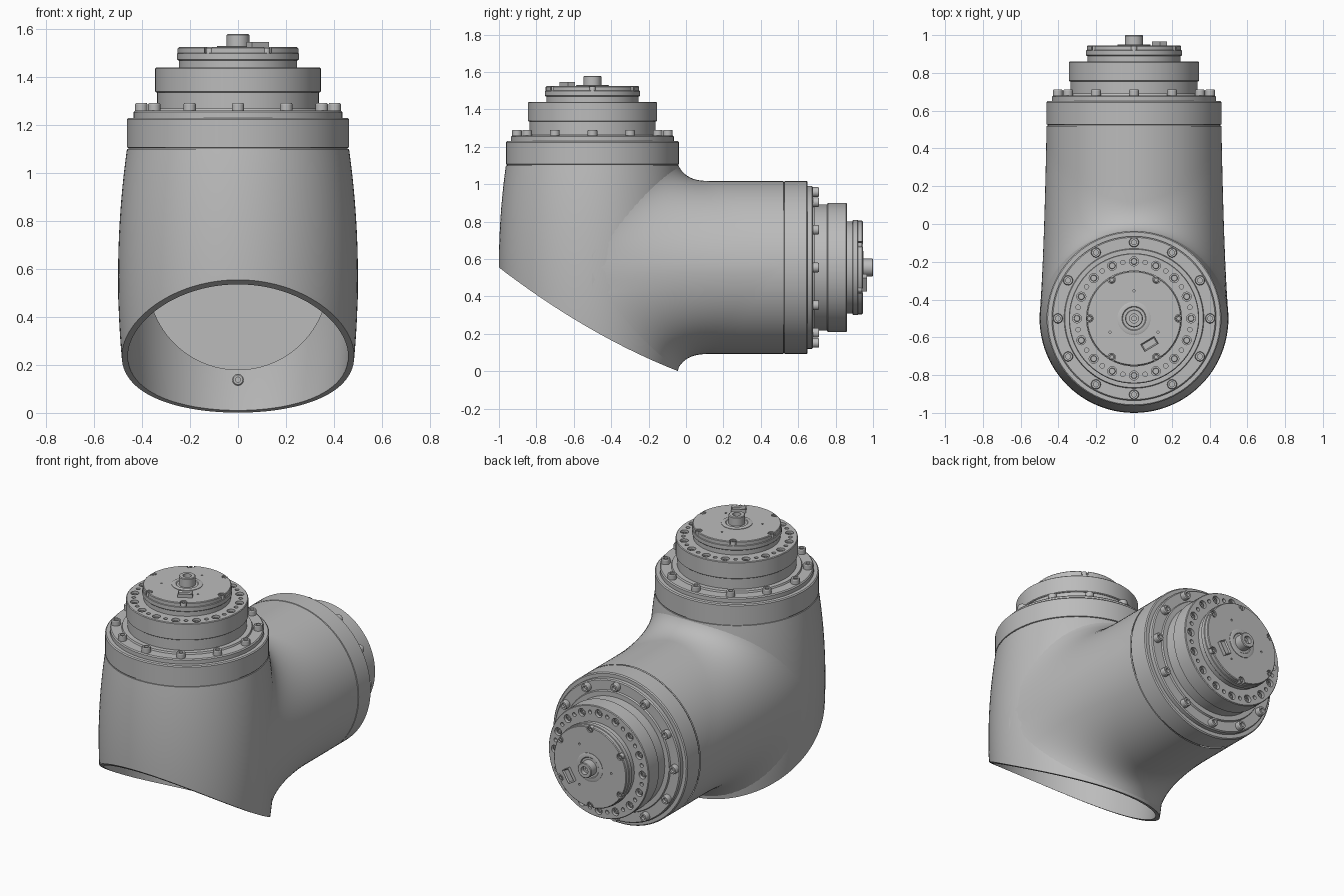
import bpy, bmesh
from math import sin, cos, pi, sqrt, radians
from mathutils import Matrix, Vector

cube = bpy.data.objects.get("Cube")
if cube:
    bpy.data.objects.remove(cube)

grey = bpy.data.materials.new("machined_grey")
grey.use_nodes = True
grey.diffuse_color = (0.5, 0.5, 0.5, 1)
grey.node_tree.nodes["Principled BSDF"].inputs["Base Color"].default_value = grey.diffuse_color

SEG = 96
AXIS_Y, AXIS_Z = -0.5, 0.555      # upright axis and side-arm axis
ARM_R, BORE_R, WALL = 0.463, 0.375, 0.025


def finish(ob):
    ob.data.shade_smooth()
    ob.data.set_sharp_from_angle(angle=radians(32))


def make(name, bm, matrix=Matrix()):
    mesh = bpy.data.meshes.new(name)
    bm.to_mesh(mesh)
    bm.free()
    mesh.materials.append(grey)
    ob = bpy.data.objects.new(name, mesh)
    bpy.context.collection.objects.link(ob)
    ob.matrix_world = matrix
    finish(ob)
    return ob


def loft(name, rings, cap_start=True, cap_end=True, inward=False, matrix=Matrix()):
    """Skin a list of equal-length closed rings."""
    bm = bmesh.new()
    rows = [[bm.verts.new(p) for p in ring] for ring in rings]
    n = len(rows[0])
    for a, b in zip(rows, rows[1:]):
        for i in range(n):
            j = (i + 1) % n
            bm.faces.new((a[i], a[j], b[j], b[i]))
    if cap_start:
        bm.faces.new(rows[0])
    if cap_end:
        bm.faces.new(rows[-1])
    bmesh.ops.recalc_face_normals(bm, faces=bm.faces)
    if inward:
        bmesh.ops.reverse_faces(bm, faces=bm.faces)
    return make(name, bm, matrix)


def lathe(name, profile, matrix=Matrix(), seg=SEG):
    rings = [[(r * cos(2 * pi * i / seg), r * sin(2 * pi * i / seg), z)
              for i in range(seg)] for r, z in profile]
    return loft(name, rings, matrix=matrix)


def cut(ob, cutter):
    mod = ob.modifiers.new("cut", "BOOLEAN")
    mod.operation, mod.solver, mod.object = "DIFFERENCE", "EXACT", cutter
    bpy.context.view_layer.update()
    bpy.context.view_layer.objects.active = ob
    bpy.ops.object.modifier_apply(modifier=mod.name)
    bpy.data.objects.remove(cutter)
    finish(ob)


def pins(name, specs, matrix):
    """Many upright cylinders in one mesh: (radius, ring radius, angle, z, depth)."""
    bm = bmesh.new()
    for r, ring, a, z, depth in specs:
        bmesh.ops.create_cone(bm, cap_ends=True, segments=16, radius1=r, radius2=r, depth=depth,
                              matrix=Matrix.Translation((ring * cos(a), ring * sin(a), z)))
    return make(name, bm, matrix)


# Main body: bulged upright shell with a sweeping cut at the foot
def body_r(z):
    return 0.5 - 0.037 * ((z - 0.57) / 0.53) ** 2


def foot_z(y):
    t = (y + 1) / 0.96
    return 0.555 * (1 - t) - 0.18 * t * (1 - t)


def column(angle, inset, top, steps=24):
    """Points from the foot cut up to the top along one direction."""
    foot = 0.3
    for _ in range(12):
        foot = max(0, foot_z(AXIS_Y + (body_r(foot) - inset) * sin(angle)))
    pts = []
    for k in range(steps + 1):
        z = foot + (top - foot) * k / steps
        r = body_r(z) - inset
        pts.append((r * cos(angle), AXIS_Y + r * sin(angle), z))
    return pts


angles = [2 * pi * i / SEG for i in range(SEG)]
outer = list(zip(*[column(a, 0, 1.1) for a in angles]))
inner = list(zip(*[column(a, WALL, 1.085) for a in angles]))
body = loft("body_shell", inner[::-1] + outer)

# Bore through the rear wall into the side arm
arm_axis = Matrix.Translation((0, 0, AXIS_Z)) @ Matrix.Rotation(-pi / 2, 4, "X")
cut(body, lathe("bore_cutter", [(BORE_R, -0.4), (BORE_R, 0.3)], arm_axis))


def wall_y(x, z, inset=0.0):
    return AXIS_Y + sqrt(max(0, (body_r(z) - inset) ** 2 - x * x))


# Side arm: tight fillets above and below, long gentle blends along the flanks
def arm_column(a):
    c, s = cos(a), sin(a)
    up = abs(s)
    flank = 1 - up
    x, z = ARM_R * c, AXIS_Z + ARM_R * s
    root = wall_y(x, z)
    reach = ARM_R + 0.035 + 0.047 * up + 0.035 * sin(2 * a) ** 2 * up
    bx, bz = reach * c, AXIS_Z + reach * s
    swell = ARM_R + 0.013 * flank
    start = Vector((bx, wall_y(bx, bz) - 0.003, bz))
    bend = Vector((swell * c, root + 0.025 + 0.11 * flank, AXIS_Z + swell * s))
    end = Vector((x, root + 0.14 + 0.68 * flank ** 0.85, z))
    pts = []
    for k in range(19):
        t = k / 18
        pts.append(start * (1 - t) ** 2 + bend * 2 * t * (1 - t) + end * t * t)
    for k in range(1, 6):
        pts.append(end.lerp(Vector((x, 0.52, z)), k / 5))
    return pts


loft("side_arm", list(zip(*[arm_column(a) for a in angles])), cap_start=False, cap_end=False)

mouth, back = [], []
for a in angles:
    x, z = BORE_R * cos(a), AXIS_Z + BORE_R * sin(a)
    mouth.append((x, wall_y(x, z, WALL), z))
    back.append((x, 0.515, z))
loft("arm_bore", [mouth, back], cap_start=False, inward=True)

# Small threaded boss on the inner rear wall
lathe("inner_boss", [(0.024, -0.015), (0.024, 0.008), (0.02, 0.011), (0.011, 0.011), (0.011, -0.01)],
      Matrix.Translation((0, -0.068, 0.138)) @ Matrix.Rotation(pi / 2, 4, "X"), 24)


# Drive unit: collar, bolted flange, output ring, cover and hub
def bolt_ring(name, count, ring, z, r, h, matrix):
    first = None
    for i in range(count):
        m = matrix @ Matrix.Rotation(2 * pi * i / count, 4, "Z") @ Matrix.Translation((ring, 0, z))
        if first is None:
            first = lathe(name, [(r, -0.005), (r, h * 0.85), (r * 0.88, h), (r * 0.5, h),
                                 (r * 0.5, h * 0.45)], m, 18)
        else:
            ob = bpy.data.objects.new(name, first.data)
            bpy.context.collection.objects.link(ob)
            ob.matrix_world = m


def drive_unit(side, m):
    lathe(side + "_collar", [(0.457, -0.132), (0.457, -0.125), (0.463, -0.123), (0.463, -0.006),
                             (0.457, 0)], m)
    lathe(side + "_flange", [(0.435, -0.01), (0.435, 0.024), (0.429, 0.03), (0.37, 0.03),
                             (0.366, 0.04), (0.337, 0.04), (0.337, 0.112)], m)
    bolt_ring(side + "_flange_bolt", 12, 0.403, 0.03, 0.026, 0.031, m)

    ring = lathe(side + "_output_ring", [(0.34, 0.105), (0.345, 0.109), (0.345, 0.206),
                                         (0.341, 0.21)], m)
    step = pi / 8
    holes = [(0.024, 0.302, i * step, 0.21, 0.05) for i in range(16)]
    holes += [(0.012, 0.302, (i + 0.5) * step, 0.21, 0.04) for i in range(16)]
    cut(ring, pins("hole_cutter", holes, m))
    bolt_ring(side + "_ring_bolt", 16, 0.302, 0.186, 0.017, 0.014, m)

    lathe(side + "_neck", [(0.246, 0.2), (0.246, 0.245)], m)
    cover = lathe(side + "_cover", [(0.25, 0.24), (0.254, 0.244), (0.254, 0.268), (0.25, 0.27),
                                    (0.25, 0.291), (0.246, 0.295)], m)
    notches = [(0.021, 0.238, i * pi / 3, 0.295, 0.05) for i in range(6)]
    notches += [(0.006, 0.146, pi / 2 + i * 2 * pi / 3, 0.295, 0.03) for i in range(3)]
    cut(cover, pins("notch_cutter", notches, m))
    bolt_ring(side + "_cover_bolt", 6, 0.236, 0.27, 0.016, 0.022, m)

    lathe(side + "_hub", [(0.088, 0.29), (0.088, 0.298), (0.084, 0.3), (0.064, 0.3), (0.06, 0.296),
                          (0.047, 0.296), (0.047, 0.346), (0.043, 0.35), (0.024, 0.35),
                          (0.024, 0.325), (0.012, 0.325), (0.012, 0.31)], m, 40)

    # Small rectangular connector beside the hub, with a raised rim
    bm = bmesh.new()
    bmesh.ops.create_cube(bm, size=1, matrix=Matrix.Diagonal((0.084, 0.044, 0.03, 1)))
    bm.faces.ensure_lookup_table()
    top = max(bm.faces, key=lambda f: f.calc_center_median().z)
    bmesh.ops.inset_region(bm, faces=[top], thickness=0.009)
    bmesh.ops.translate(bm, verts=top.verts, vec=(0, 0, -0.008))
    make(side + "_connector", bm, m @ Matrix.Translation((0.082, -0.135, 0.302))
         @ Matrix.Rotation(radians(31), 4, "Z"))


drive_unit("upper", Matrix.Translation((0, AXIS_Y, 1.23)))
drive_unit("rear", Matrix.Translation((0, 0.65, AXIS_Z)) @ Matrix.Rotation(-pi / 2, 4, "X")
           @ Matrix.Rotation(pi / 2, 4, "Z"))
